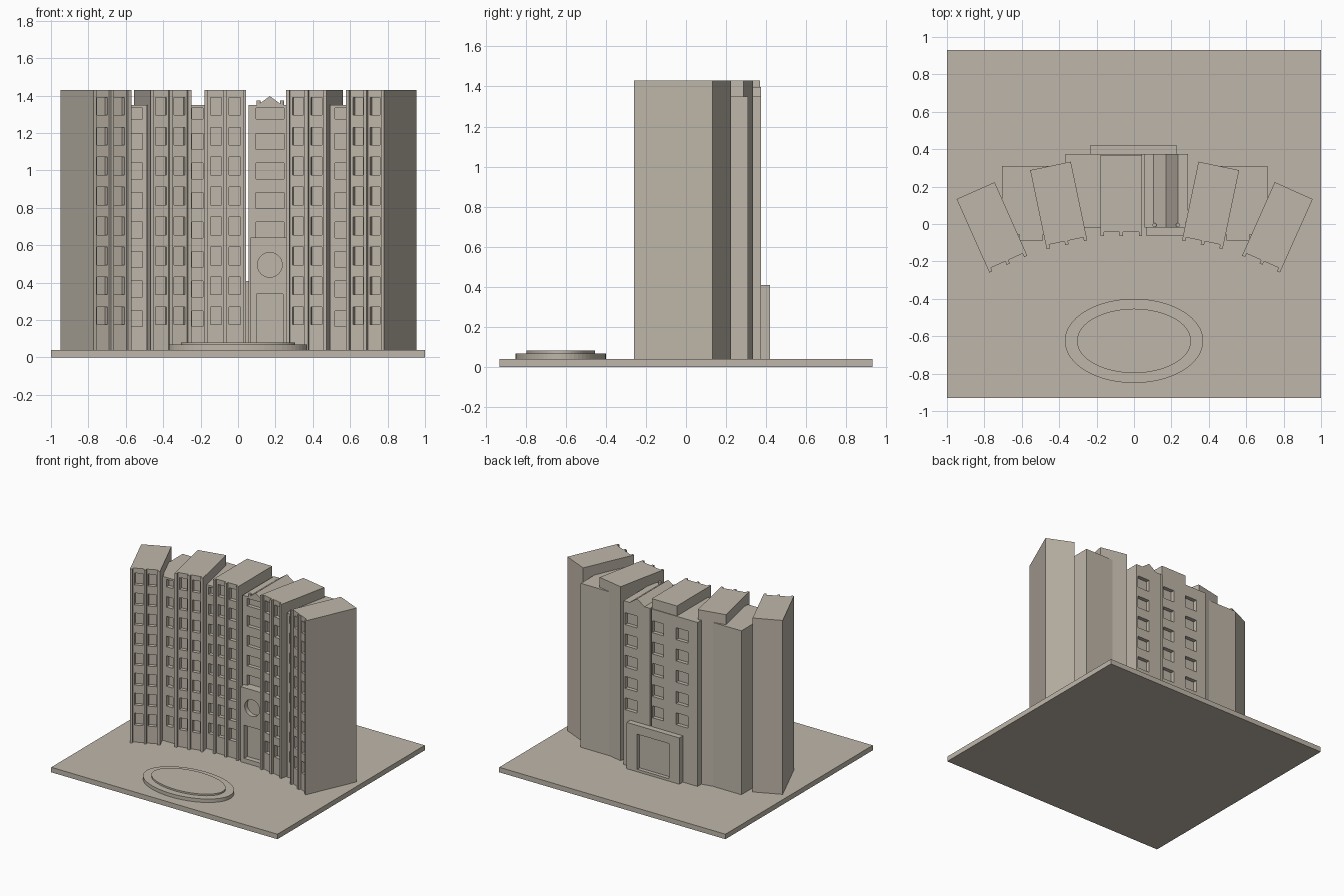
import bpy, bmesh, math
from mathutils import Matrix, Vector

if "Cube" in bpy.data.objects:
    bpy.data.objects.remove(bpy.data.objects["Cube"])

stone = bpy.data.materials.new("warm_stone")
stone.diffuse_color = (0.52, 0.47, 0.40, 1)
stone.use_nodes = True
stone.node_tree.nodes["Principled BSDF"].inputs["Base Color"].default_value = stone.diffuse_color
GROUND, HIGH, LOW = 0.04, 1.43, 1.35
AXIS = 0.0035                      # mirror line of the wings


def add_object(name, bm, matrix=Matrix()):
    bmesh.ops.recalc_face_normals(bm, faces=bm.faces)
    mesh = bpy.data.meshes.new(name)
    bm.to_mesh(mesh)
    bm.free()
    mesh.materials.append(stone)
    ob = bpy.data.objects.new(name, mesh)
    bpy.context.collection.objects.link(ob)
    ob.matrix_world = matrix
    return ob


def box(name, x, y, z, matrix=Matrix()):
    bm = bmesh.new()
    bmesh.ops.create_cube(bm, size=1)
    for v in bm.verts:
        v.co = [(a[0] + a[1]) / 2 + c * (a[1] - a[0]) for a, c in zip((x, y, z), v.co)]
    return add_object(name, bm, matrix)


def window_wall(name, x, y, z, cols, rows, matrix=Matrix()):
    """Plate with a grid of rectangular openings."""
    xs = sorted(set(list(x) + [v for c in cols for v in c]))
    zs = sorted(set(list(z) + [v for r in rows for v in r]))
    bm = bmesh.new()
    grid = [[bm.verts.new((a, y[0], b)) for b in zs] for a in xs]
    for i in range(len(xs) - 1):
        for j in range(len(zs) - 1):
            if (xs[i], xs[i + 1]) in cols and (zs[j], zs[j + 1]) in rows:
                continue
            bm.faces.new((grid[i][j], grid[i + 1][j], grid[i + 1][j + 1], grid[i][j + 1]))
    ext = bmesh.ops.extrude_face_region(bm, geom=bm.faces[:], use_keep_orig=True)
    moved = [g for g in ext["geom"] if isinstance(g, bmesh.types.BMVert)]
    bmesh.ops.translate(bm, vec=(0, y[1] - y[0], 0), verts=moved)
    return add_object(name, bm, matrix)


def cylinder(name, centre, rx, ry, depth, matrix=Matrix(), segments=64):
    bm = bmesh.new()
    bmesh.ops.create_cone(bm, cap_ends=True, segments=segments, radius1=1, radius2=1, depth=depth)
    bmesh.ops.scale(bm, vec=(rx, ry, 1), verts=bm.verts)
    bmesh.ops.transform(bm, matrix=Matrix.Translation(centre) @ matrix, verts=bm.verts)
    return add_object(name, bm)


def rows_of(top_centre, pitch, count, height):
    return [(top_centre - i * pitch - height / 2, top_centre - i * pitch + height / 2)
            for i in range(count)]


# Ground slab and oval pool
box("ground_slab", (-1, 1), (-0.93, 0.93), (0, GROUND))
cylinder("pool_rim", (0, -0.625, 0.053), 0.37, 0.225, 0.030)
cylinder("pool_centre", (0, -0.625, 0.06), 0.305, 0.172, 0.042)

# Five towers with fins and recessed window bays
W, D = 0.111, 0.215
tower_rows = rows_of(1.343, 0.16, 8, 0.095)


def tower(name, x, y, angle, back=D):
    m = Matrix.Translation((x, y, 0)) @ Matrix.Rotation(math.radians(angle), 4, 'Z')
    box(name + "_body", (-W, W), (-D + 0.05, back), (GROUND, HIGH), m)
    window_wall(name + "_bays", (-W, W), (-D + 0.02, -D + 0.05), (GROUND, HIGH),
                [(-0.08, -0.02), (0.02, 0.08)], tower_rows, m)
    for i, c in enumerate((-W + 0.009, 0, W - 0.009)):
        box(f"{name}_fin_{i}", (c - 0.009, c + 0.009), (-D, -D + 0.022), (GROUND, HIGH), m)


tower("centre_tower", -0.0675, 0.152, 0, back=0.193)
box("centre_tower_crown", (-0.1785, 0.0435), (0.34, 0.37), (LOW, HIGH))
for side, s in (("left", -1), ("right", 1)):
    tower(side + "_inner_tower", AXIS + s * 0.406, 0.100, -s * 11.8)
    tower(side + "_outer_tower", AXIS + s * 0.763, -0.018, -s * 24)

# Lower blocks between outer and inner towers
link_rows = rows_of(1.155, 0.158, 7, 0.085)
link_rows_all = [(1.275, 1.335)] + link_rows
for side, s in (("left", -1), ("right", 1)):
    def span(a, b):
        return tuple(sorted((AXIS + s * a, AXIS + s * b)))
    box(side + "_link_body", span(0.71, 0.46), (-0.055, 0.31), (GROUND, LOW))
    window_wall(side + "_link_windows", span(0.615, 0.49), (-0.088, -0.055), (GROUND, LOW),
                [span(0.575, 0.515)], link_rows_all)

# Lower block left of the centre tower
box("centre_link_body", (-0.365, -0.17), (0.01, 0.345), (GROUND, LOW))
window_wall("centre_link_windows", (-0.27, -0.17), (-0.02, 0.01), (GROUND, LOW),
            [(-0.247, -0.187)], link_rows_all)

# Gabled entrance block
box("entrance_block", (0.055, 0.29), (0.01, 0.345), (GROUND, LOW))
window_wall("entrance_windows", (0.055, 0.275), (-0.02, 0.01), (GROUND, LOW),
            [(0.095, 0.245)], [(1.275, 1.335)] + link_rows[:4])
bm = bmesh.new()
ring = [[bm.verts.new((x, y, z)) for x, z in ((0.105, LOW - 0.01), (0.105, LOW), (0.17, 1.397),
                                              (0.235, LOW), (0.235, LOW - 0.01))]
        for y in (-0.02, 0.375)]
bm.faces.new(ring[0])
bm.faces.new(ring[1])
for i in range(5):
    j = (i + 1) % 5
    bm.faces.new((ring[0][i], ring[0][j], ring[1][j], ring[1][i]))
add_object("gable_roof", bm)
for i, x in enumerate((0.11, 0.235)):
    cylinder(f"gable_finial_{i}", (x, -0.006, LOW + 0.009), 0.011, 0.011, 0.03, segments=16)

# Entrance porch with round window and doorway cut in
porch = box("entrance_porch", (0.067, 0.27), (-0.065, -0.015), (GROUND, 0.64))
lying = Matrix.Rotation(math.pi / 2, 4, 'X')
cutters = [cylinder("round_window_cutter", (0.17, -0.065, 0.495), 0.066, 0.066, 0.07, lying, 48),
           box("doorway_cutter", (0.10, 0.24), (-0.1, -0.025), (0.075, 0.34))]
for c in cutters:
    mod = porch.modifiers.new("cut", 'BOOLEAN')
    mod.operation, mod.solver, mod.object = 'DIFFERENCE', 'EXACT', c
    c.hide_render = True
    c.hide_viewport = True

# Rear walls with windows
rear_rows = rows_of(1.21, 0.17, 5, 0.095)
window_wall("rear_wall_main", (-0.365, 0.0435), (0.345, 0.375), (GROUND, LOW),
            [(-0.28, -0.175), (-0.065, 0.035)], rear_rows)
window_wall("rear_wall_entrance", (0.055, 0.29), (0.345, 0.375), (GROUND, LOW),
            [(0.17, 0.275)], rear_rows)

# Rear annex with a recessed doorway
box("rear_annex_back", (-0.235, 0.23), (0.37, 0.39), (GROUND, 0.41))
window_wall("rear_annex_frame", (-0.235, 0.23), (0.39, 0.42), (GROUND, 0.41),
            [(-0.145, 0.138)], [(0.06, 0.34)])
